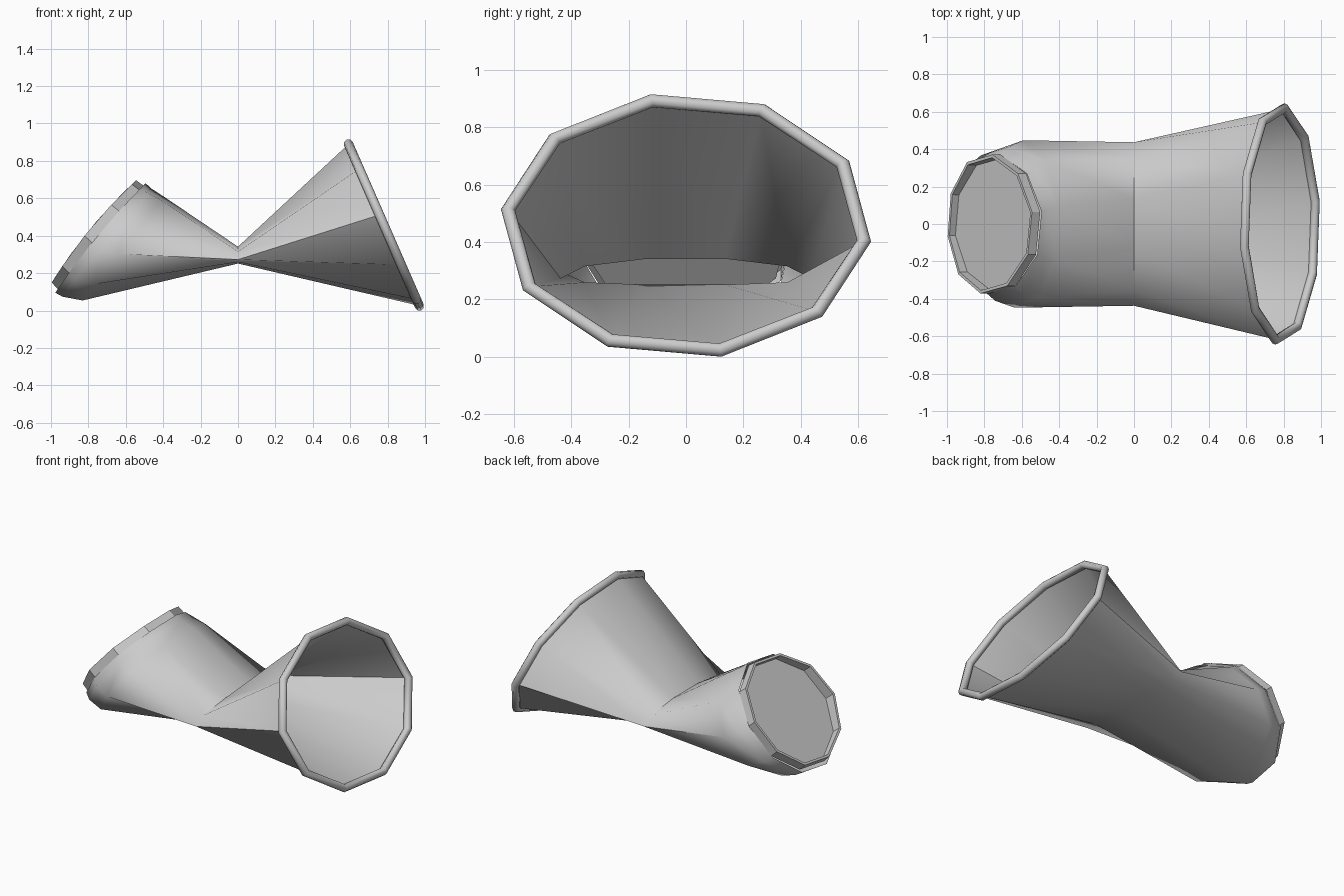
import bpy, bmesh, math
from mathutils import Vector

if "Cube" in bpy.data.objects:
    bpy.data.objects.remove(bpy.data.objects["Cube"])

N = 10


def ring(cx, cz, a, b, vx, vz, phase, bulge=0.0):
    """Tilted ellipse polygon; bulge pushes its sides toward -x along the normal."""
    v = Vector((vx, 0, vz)).normalized()
    n = Vector((-v.z, 0, v.x))
    pts = []
    for i in range(N):
        t = 2 * math.pi * i / N + math.radians(phase)
        c, s = math.cos(t), math.sin(t)
        pts.append(Vector((cx, 0, cz)) + Vector((0, a * c, 0)) + v * (b * s) + n * (bulge * c * c))
    return pts


def loft(name, rings, cap=False, closed=False, angle=40):
    bm = bmesh.new()
    rows = [[bm.verts.new(p) for p in r] for r in rings]
    pairs = list(zip(rows, rows[1:]))
    if closed:
        pairs.append((rows[-1], rows[0]))
    for r0, r1 in pairs:
        for i in range(N):
            j = (i + 1) % N
            bm.faces.new((r0[i], r0[j], r1[j], r1[i]))
    if cap:
        bm.faces.new(rows[-1])
    bmesh.ops.recalc_face_normals(bm, faces=bm.faces)
    me = bpy.data.meshes.new(name)
    bm.to_mesh(me)
    bm.free()
    ob = bpy.data.objects.new(name, me)
    bpy.context.collection.objects.link(ob)
    bpy.ops.object.select_all(action='DESELECT')
    ob.select_set(True)
    bpy.context.view_layer.objects.active = ob
    bpy.ops.object.shade_smooth_by_angle(angle=math.radians(angle))
    return ob


# Pinched waist: sides low, top slightly arched
waist = ring(0, 0.285, 0.437, 0.05, 0, 1, 0)
for p in waist:
    p.z = 0.28 + (p.z - 0.285) * (1.45 if p.z > 0.285 else 0.45)

# Bow-tie shaped tube, from the small end to the wide mouth
loft("body", [
    ring(-0.735, 0.395, 0.375, 0.385, 0.635, 0.77, 8, 0.02),
    ring(-0.70, 0.37, 0.415, 0.38, 0.635, 0.77, 8, 0.01),
    ring(-0.615, 0.34, 0.45, 0.36, 0.61, 0.79, 6),
    waist,
    ring(0.77, 0.463, 0.62, 0.475, -0.40, 0.915, -7),
], angle=60)

# Short collar with a recessed flat disc at the small end
U = (0.635, 0.77, 8)
loft("end_collar", [
    ring(-0.73, 0.395, 0.375, 0.365, *U, 0.02),
    ring(-0.77, 0.43, 0.375, 0.36, *U, 0.025),
    ring(-0.77, 0.43, 0.358, 0.345, *U, 0.025),
    ring(-0.74, 0.405, 0.355, 0.343, *U),
], cap=True, angle=30)

# Rounded rim around the mouth
n = Vector((0.915, 0, 0.40)).normalized()
R = 0.025
rim = []
for k in range(8):
    q = 2 * math.pi * k / 8
    d = R * math.cos(q)
    off = n * (R * math.sin(q))
    rim.append([p + off for p in ring(0.78, 0.465, 0.625 + d, 0.483 + d, -0.40, 0.915, -7)])
loft("mouth_rim", rim, closed=True, angle=60)

# Rest the model on the ground
low = min(v.co.z for o in bpy.data.objects for v in o.data.vertices)
for o in bpy.data.objects:
    for v in o.data.vertices:
        v.co.z -= low
